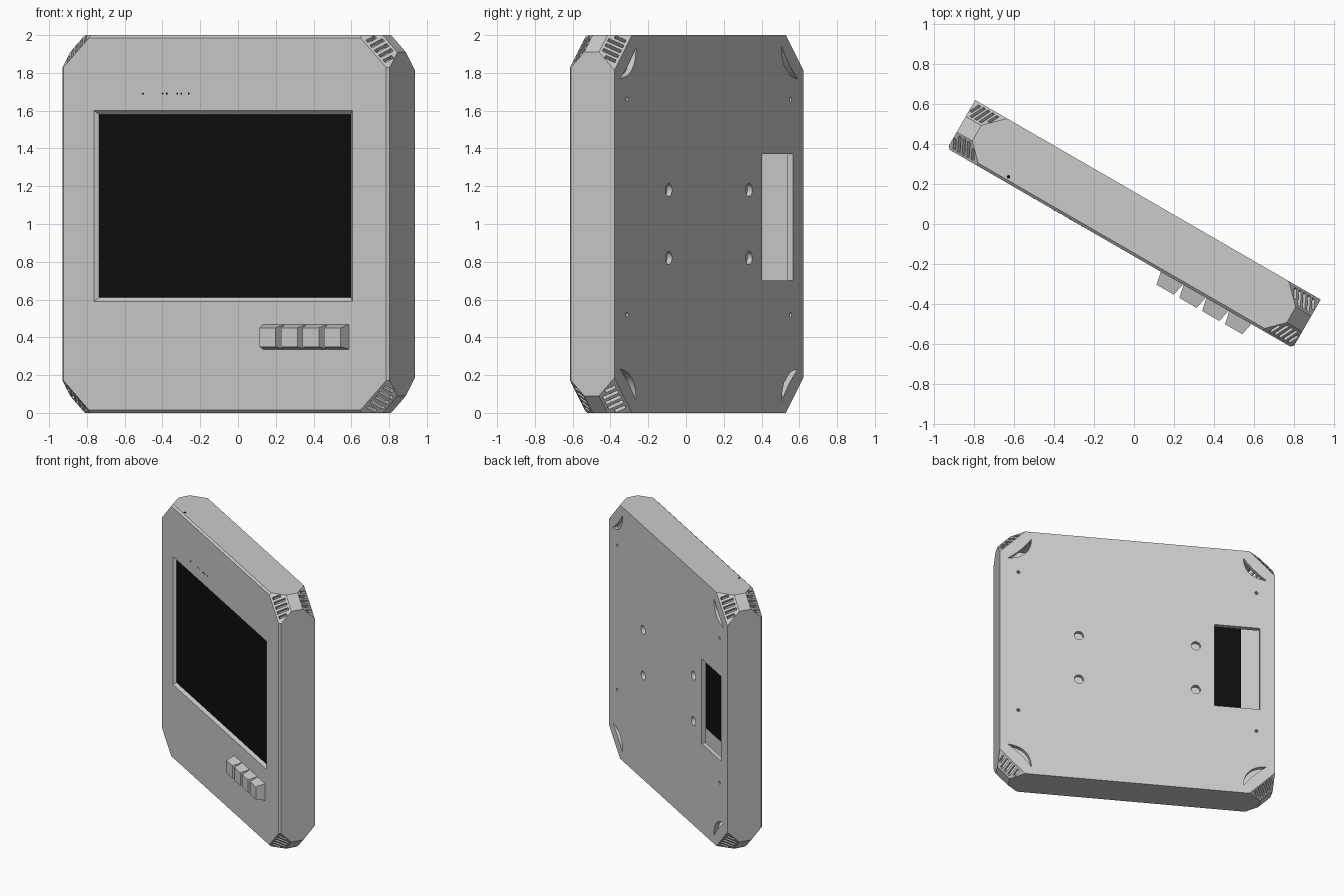
import bpy, bmesh, math
from mathutils import Matrix, Vector

if "Cube" in bpy.data.objects:
    bpy.data.objects.remove(bpy.data.objects["Cube"])

TURN = Matrix.Translation((0, 0, 1)) @ Matrix.Rotation(math.radians(-30), 4, 'Z')
SIGNS = [(sx, sz) for sx in (-1, 1) for sz in (-1, 1)]


def material(name, value):
    m = bpy.data.materials.new(name)
    m.use_nodes = True
    m.diffuse_color = (value, value, value, 1)
    m.node_tree.nodes["Principled BSDF"].inputs["Base Color"].default_value = m.diffuse_color
    return m


grey = material("light_grey_plastic", 0.6)
black = material("black_glass", 0.004)


def finish(bm, name, mat):
    bmesh.ops.recalc_face_normals(bm, faces=bm.faces)
    me = bpy.data.meshes.new(name)
    bm.to_mesh(me)
    bm.free()
    me.materials.append(mat)
    ob = bpy.data.objects.new(name, me)
    bpy.context.collection.objects.link(ob)
    ob.matrix_world = TURN
    return ob


def loft(bm, loops):
    """Closed solid through point loops of equal length."""
    rings = [[bm.verts.new(p) for p in loop] for loop in loops]
    n = len(rings[0])
    for a, b in zip(rings, rings[1:]):
        for i in range(n):
            j = (i + 1) % n
            bm.faces.new((a[i], a[j], b[j], b[i]))
    bm.faces.new(rings[0])
    bm.faces.new(rings[-1][::-1])


def octagon(v, h, s):
    """Square of half size h whose corners are cut where |x| + |z| = s."""
    c = s - h
    pts = [(h, -c), (h, c), (c, h), (-c, h), (-h, c), (-h, -c), (-c, -h), (c, -h)]
    return [(x, v, z) for x, z in pts]


def rect(v, x0, x1, z0, z1):
    return [(x0, v, z0), (x1, v, z0), (x1, v, z1), (x0, v, z1)]


def cylinder(bm, pos, r, depth, axis='Y', sides=24):
    rot = Matrix.Rotation(math.pi / 2, 4, 'X') if axis == 'Y' else Matrix()
    bmesh.ops.create_cone(bm, cap_ends=True, segments=sides, radius1=r, radius2=r,
                          depth=depth, matrix=Matrix.Translation(pos) @ rot)


def cut(ob, cutter):
    mod = ob.modifiers.new("cut", 'BOOLEAN')
    mod.operation = 'DIFFERENCE'
    mod.solver = 'EXACT'
    mod.object = cutter
    bpy.context.view_layer.update()
    bpy.context.view_layer.objects.active = ob
    bpy.ops.object.modifier_apply(modifier=mod.name)
    bpy.data.objects.remove(cutter)


# Case: square block with cut corners and a fine front bevel
bm = bmesh.new()
loft(bm, [octagon(-0.14, 0.986, 1.815), octagon(-0.126, 1, 1.829), octagon(-0.045, 1, 1.91),
          octagon(0.045, 1, 1.91), octagon(0.14, 1, 1.815)])
case = finish(bm, "case", grey)

# Hollow inside
bm = bmesh.new()
loft(bm, [octagon(-0.105, 0.965, 1.789), octagon(-0.034, 0.965, 1.86),
          octagon(0.034, 0.965, 1.86), octagon(0.105, 0.965, 1.789)])
cut(case, finish(bm, "cavity", grey))

# Openings in the case
bm = bmesh.new()
loft(bm, [rect(-0.15, -0.81, 0.79, -0.42, 0.61), rect(-0.10, -0.76, 0.74, -0.37, 0.56)])
loft(bm, [rect(0.09, -0.89, -0.56, -0.30, 0.37), rect(0.15, -0.89, -0.56, -0.30, 0.37)])
for sx, sz in SIGNS:
    # mounting and screw holes in the back
    cylinder(bm, (0.425 * sx, 0.13, 0.18 * sz), 0.034, 0.04)
    cylinder(bm, (0.865 * sx, 0.13, 0.09 + 0.57 * sz), 0.012, 0.04, sides=12)
    # crescent vents in the back
    out = Vector((sx, 0, sz)).normalized()
    along = Vector((sx, 0, -sz)).normalized()
    steps = [i / 6 for i in range(-6, 7)]
    arc = [out * (1.209 - 0.055 * (1 - s * s)) + along * 0.12 * s for s in steps]
    arc += [out * (1.209 - 0.01 * (1 - s * s)) + along * 0.12 * s for s in steps[-2:0:-1]]
    loft(bm, [[p + Vector((0, v, 0)) for p in arc] for v in (0.09, 0.15)])
    # slotted grilles on the sloping corner faces
    for sv in (-1, 1):
        n = Vector((sx, sv, sz)).normalized()
        d = Vector((-sx, 2 * sv, -sz)).normalized()
        mid = Vector((0.931 * sx, 0.0925 * sv, 0.931 * sz))
        for k in range(-2, 3):
            length = 0.06 if abs(k) == 2 else 0.088
            c = mid + along * 0.037 * k + d * (0.012 if abs(k) == 2 else 0)
            m = Matrix((along * 0.02, d * length, n * 0.1)).transposed().to_4x4()
            bmesh.ops.create_cube(bm, size=1, matrix=Matrix.Translation(c) @ m)
cut(case, finish(bm, "openings", grey))

# Screen panel behind the bevelled window
bm = bmesh.new()
loft(bm, [rect(v, -0.795, 0.775, -0.405, 0.595) for v in (-0.12, -0.095)])
finish(bm, "screen", black)

# Row of four tapered buttons
for i in range(4):
    x = 0.3 + 0.132 * i
    bm = bmesh.new()
    loft(bm, [rect(-0.135, x - 0.065, x + 0.065, -0.665, -0.53),
              rect(-0.207, x - 0.05, x + 0.05, -0.65, -0.55)])
    finish(bm, f"button_{i + 1}", grey)

# Pinholes in the front and the top
bm = bmesh.new()
for x in (-0.5, -0.38, -0.355, -0.29, -0.265, -0.22):
    cylinder(bm, (x, -0.14, 0.69), 0.005, 0.003, sides=8)
cylinder(bm, (-0.663, -0.11, 1), 0.009, 0.003, 'Z', 12)
finish(bm, "pinholes", black)
